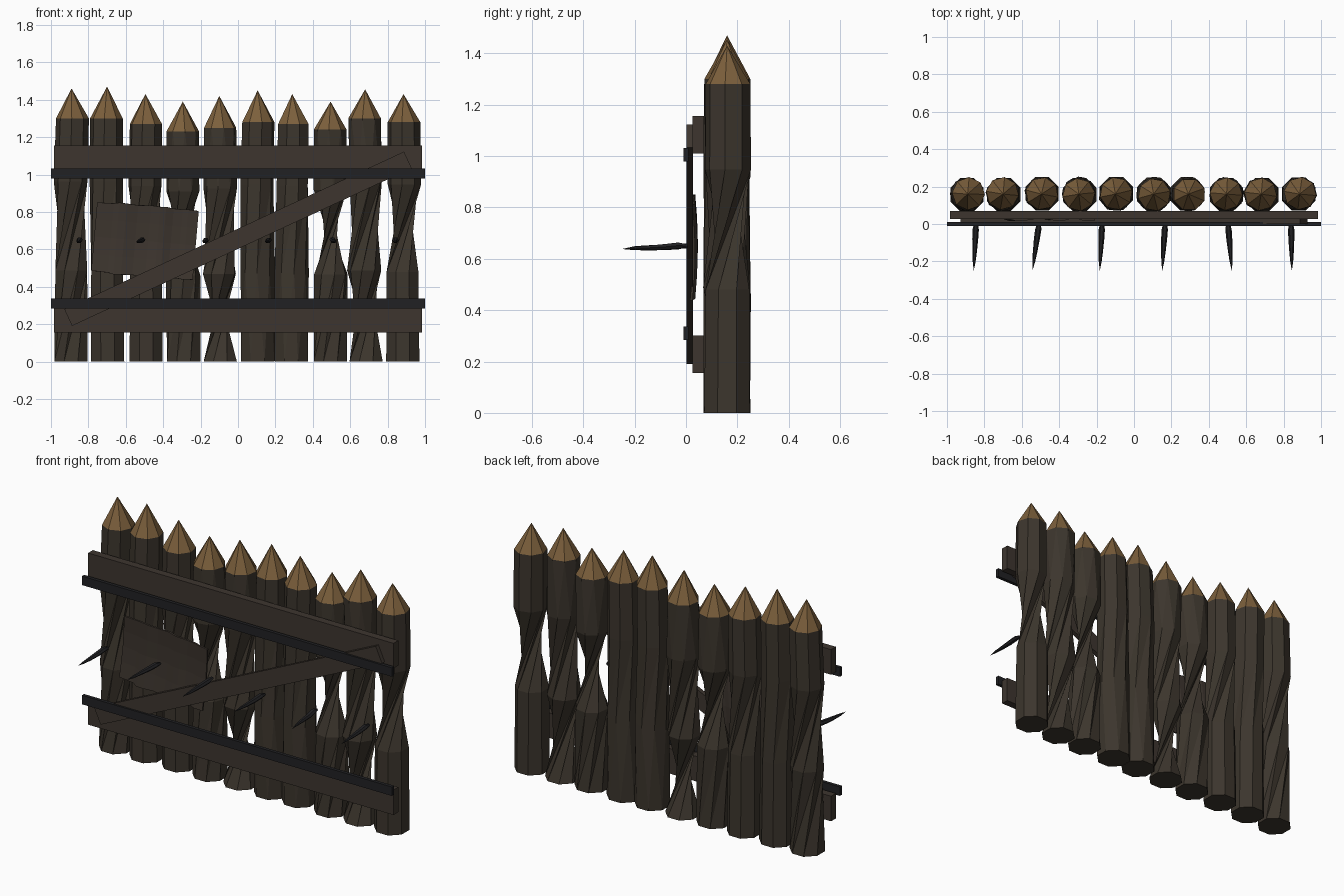
import bpy, bmesh, math, random
from mathutils import Vector, Matrix

random.seed(4)
cube = bpy.data.objects.get("Cube")
if cube:
    bpy.data.objects.remove(cube, do_unlink=True)


def material(name, rgb):
    m = bpy.data.materials.new(name)
    m.use_nodes = True
    m.diffuse_color = (*rgb, 1)
    bsdf = next(n for n in m.node_tree.nodes if n.type == 'BSDF_PRINCIPLED')
    bsdf.inputs["Base Color"].default_value = (*rgb, 1)
    return m


BARK = material("dark bark", (0.045, 0.036, 0.026))
PLANK = material("weathered plank", (0.047, 0.036, 0.028))
CUT = material("fresh cut wood", (0.20, 0.115, 0.045))
IRON = material("dark iron", (0.015, 0.015, 0.017))


def finish(name, bm, *mats):
    bmesh.ops.recalc_face_normals(bm, faces=bm.faces)
    me = bpy.data.meshes.new(name)
    bm.to_mesh(me)
    bm.free()
    for m in mats:
        me.materials.append(m)
    ob = bpy.data.objects.new(name, me)
    bpy.context.collection.objects.link(ob)
    return ob


def box(name, center, size, mat, tilt=0):
    bm = bmesh.new()
    bmesh.ops.create_cube(bm, size=1, matrix=Matrix.Translation(center)
                          @ Matrix.Rotation(tilt, 4, 'Y') @ Matrix.Diagonal((*size, 1)))
    return finish(name, bm, mat)


# Log: stacked octagonal rings, each turned against the last, with a cut point
def log(name, x, shoulder, tip, twists, sides=8):
    bm = bmesh.new()
    rings, angle = [], math.pi / sides
    for level, radius, twist in zip((0, 0.375, 0.74, 1), (0.096, 0.092, 0.09, 0.088), (0, *twists)):
        angle += math.radians(twist)
        dx, dy = random.uniform(-.006, .006), random.uniform(-.004, .004)
        rings.append([bm.verts.new((x + dx + radius * math.cos(angle + k * math.tau / sides),
                                    0.16 + dy + radius * math.sin(angle + k * math.tau / sides),
                                    shoulder * level)) for k in range(sides)])
    bm.faces.new(rings[0][::-1])
    for low, high in zip(rings, rings[1:]):
        for k in range(sides):
            n = (k + 1) % sides
            bm.faces.new((low[k], low[n], high[k]))
            bm.faces.new((low[n], high[n], high[k]))
    apex = bm.verts.new((x, 0.16, tip))
    for k in range(sides):
        face = bm.faces.new((rings[-1][k], rings[-1][(k + 1) % sides], apex))
        face.material_index = 1
    finish(name, bm, BARK, CUT)


LOGS = [  # x, shoulder height, tip height, twist of each section
    (-.89, 1.30, 1.46, (90, 110, 0)), (-.70, 1.30, 1.47, (45, 60, 45)),
    (-.495, 1.27, 1.43, (45, 100, 45)), (-.295, 1.23, 1.39, (70, 165, 20)),
    (-.10, 1.25, 1.42, (175, 110, 20)), (.105, 1.28, 1.45, (20, 60, 45)),
    (.29, 1.27, 1.43, (30, 60, 45)), (.495, 1.24, 1.39, (80, 178, 30)),
    (.68, 1.30, 1.455, (150, 115, 20)), (.885, 1.28, 1.43, (0, 150, 0)),
]
for i, spec in enumerate(LOGS):
    log(f"log_{i + 1}", *spec)

# Rails with iron straps
for label, rail_z, strap_z in (("upper", 1.083, 1.005), ("lower", 0.228, 0.31)):
    box(f"{label}_rail", (0, 0.048, rail_z), (1.97, 0.044, 0.146), PLANK)
    box(f"{label}_strap", (0, 0, strap_z), (2, 0.02, 0.052), IRON)

# Diagonal brace
start, end = Vector((-.908, 0.235)), Vector((.908, 1.078))
span = end - start
mid = (start + end) / 2
box("diagonal_brace", (mid.x, 0.014, mid.y), (span.length, 0.026, 0.098), PLANK,
    -math.atan2(span.y, span.x))

# Ridged patch panel: a bowed sheet with uneven ribs
bm = bmesh.new()
ribs = (-.27, -.18, -.15, -.11, -.05, .02, .07, .10, .14, .19, .22, .275)
rows = 4
turn = Matrix.Translation((-.5, 0.026, 0.645)) @ Matrix.Rotation(math.radians(5), 4, 'Y')
grid = []
for i, x in enumerate(ribs):
    ridge = 0.005 * (-1) ** (i // 2)
    half = 0.188 + random.uniform(-.005, .005)
    grid.append([bm.verts.new(turn @ Vector((
        x, ridge + 0.01 * math.sin(math.pi * r / rows), half * (2 * r / rows - 1))))
        for r in range(rows + 1)])
for a, b in zip(grid, grid[1:]):
    for r in range(rows):
        bm.faces.new((a[r], b[r], b[r + 1], a[r + 1]))
panel = finish("patch_panel", bm, PLANK)
solid = panel.modifiers.new("thickness", 'SOLIDIFY')
solid.thickness = 0.01
solid.offset = 0


# Iron spikes, slightly bent, pointing forward
def spike(name, x, lean):
    bm = bmesh.new()
    rings = []
    for y, radius in ((0.005, .010), (-.03, .017), (-.08, .016), (-.15, .012), (-.2, .008)):
        cx, cz = x + lean * y / -.25, 0.65 + 0.04 * y + random.uniform(-.003, .003)
        rings.append([bm.verts.new((cx + radius * math.cos(k * math.tau / 6), y,
                                    cz + 0.8 * radius * math.sin(k * math.tau / 6)))
                      for k in range(6)])
    bm.faces.new(rings[0])
    for a, b in zip(rings, rings[1:]):
        for k in range(6):
            n = (k + 1) % 6
            bm.faces.new((a[k], a[n], b[n], b[k]))
    point = bm.verts.new((x + lean, -.25, 0.638))
    for k in range(6):
        bm.faces.new((rings[-1][k], rings[-1][(k + 1) % 6], point))
    finish(name, bm, IRON)


for i, lean in enumerate((-.012, -.035, -.012, -.015, .02, .004)):
    spike(f"spike_{i + 1}", -.845 + i * 0.337, lean)
